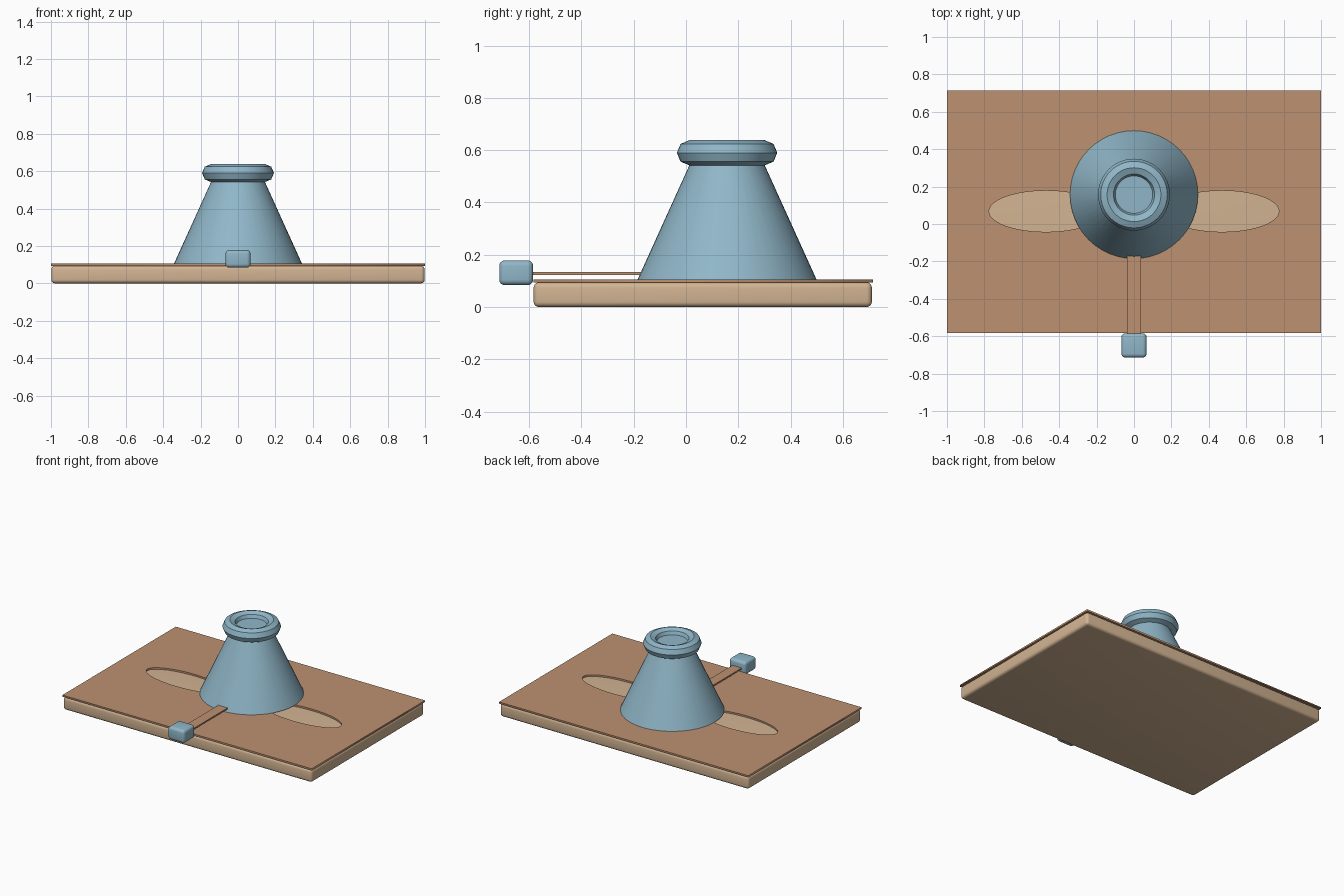
import bpy, bmesh, math

if "Cube" in bpy.data.objects:
    bpy.data.objects.remove(bpy.data.objects["Cube"])


def material(name, rgb):
    m = bpy.data.materials.new(name)
    m.diffuse_color = (*[c ** 2.2 for c in rgb], 1)
    m.use_nodes = True
    m.node_tree.nodes["Principled BSDF"].inputs["Base Color"].default_value = m.diffuse_color
    return m


BLUE = material("dusty blue", (0.56, 0.71, 0.78))
BROWN = material("warm brown", (0.73, 0.565, 0.44))
TAN = material("light tan", (0.82, 0.70, 0.57))
CY = 0.157  # y position of the cone axis


def smooth(ob):
    bpy.ops.object.select_all(action='DESELECT')
    ob.select_set(True)
    bpy.context.view_layer.objects.active = ob
    bpy.ops.object.shade_smooth_by_angle(angle=math.radians(30))


def box(name, lo, hi, mat, bevel=0):
    centre = [(a + b) / 2 for a, b in zip(lo, hi)]
    size = [b - a for a, b in zip(lo, hi)]
    bm = bmesh.new()
    bmesh.ops.create_cube(bm, size=1)
    bmesh.ops.scale(bm, vec=size, verts=bm.verts)
    if bevel:
        bmesh.ops.bevel(bm, geom=bm.edges[:], offset=bevel, segments=4,
                        profile=0.5, affect='EDGES')
    me = bpy.data.meshes.new(name)
    bm.to_mesh(me)
    bm.free()
    me.materials.append(mat)
    ob = bpy.data.objects.new(name, me)
    ob.location = centre
    bpy.context.collection.objects.link(ob)
    if bevel:
        smooth(ob)
    return ob


# rounded base slab
box("base", (-0.998, -0.583, 0), (0.998, 0.711, 0.094), TAN, 0.02)

# thin top plate with two oval openings
curve = bpy.data.curves.new("top_plate", 'CURVE')
curve.dimensions = '2D'
curve.fill_mode = 'BOTH'
curve.extrude = 0.006


def outline(points):
    s = curve.splines.new('POLY')
    s.points.add(len(points) - 1)
    for p, (x, y) in zip(s.points, points):
        p.co = (x, y, 0, 1)
    s.use_cyclic_u = True


outline([(-1, -0.584), (1, -0.584), (1, 0.715), (-1, 0.715)])
for side in (-1, 1):
    outline([(side * 0.47 + 0.305 * math.cos(a), 0.068 + 0.11 * math.sin(a))
             for a in (2 * math.pi * i / 48 for i in range(48))])
plate = bpy.data.objects.new("top_plate", curve)
plate.location.z = 0.1
bpy.context.collection.objects.link(plate)
bpy.ops.object.select_all(action='DESELECT')
plate.select_set(True)
bpy.context.view_layer.objects.active = plate
bpy.ops.object.convert(target='MESH')
plate = bpy.context.object
plate.data.materials.clear()
plate.data.materials.append(BROWN)

# cone body
z0, z1 = 0.106, 0.60
bpy.ops.mesh.primitive_cone_add(vertices=48, radius1=0.342, radius2=0.118,
                                depth=z1 - z0, location=(0, CY, (z0 + z1) / 2))
cone = bpy.context.object
cone.name = "cone_body"
cone.data.materials.append(BLUE)
smooth(cone)

# eight-sided rim ring
bpy.ops.mesh.primitive_torus_add(major_segments=48, minor_segments=8,
                                 major_radius=0.144, minor_radius=0.048,
                                 location=(0, CY, 0.59))
rim = bpy.context.object
rim.name = "rim_ring"
rim.data.materials.append(BLUE)
smooth(rim)

# flat handle strip and its grip block
box("handle_strip", (-0.037, -0.60, 0.123), (0.037, -0.15, 0.133), BROWN)
box("handle_grip", (-0.067, -0.714, 0.084), (0.067, -0.585, 0.178), BLUE, 0.02)
